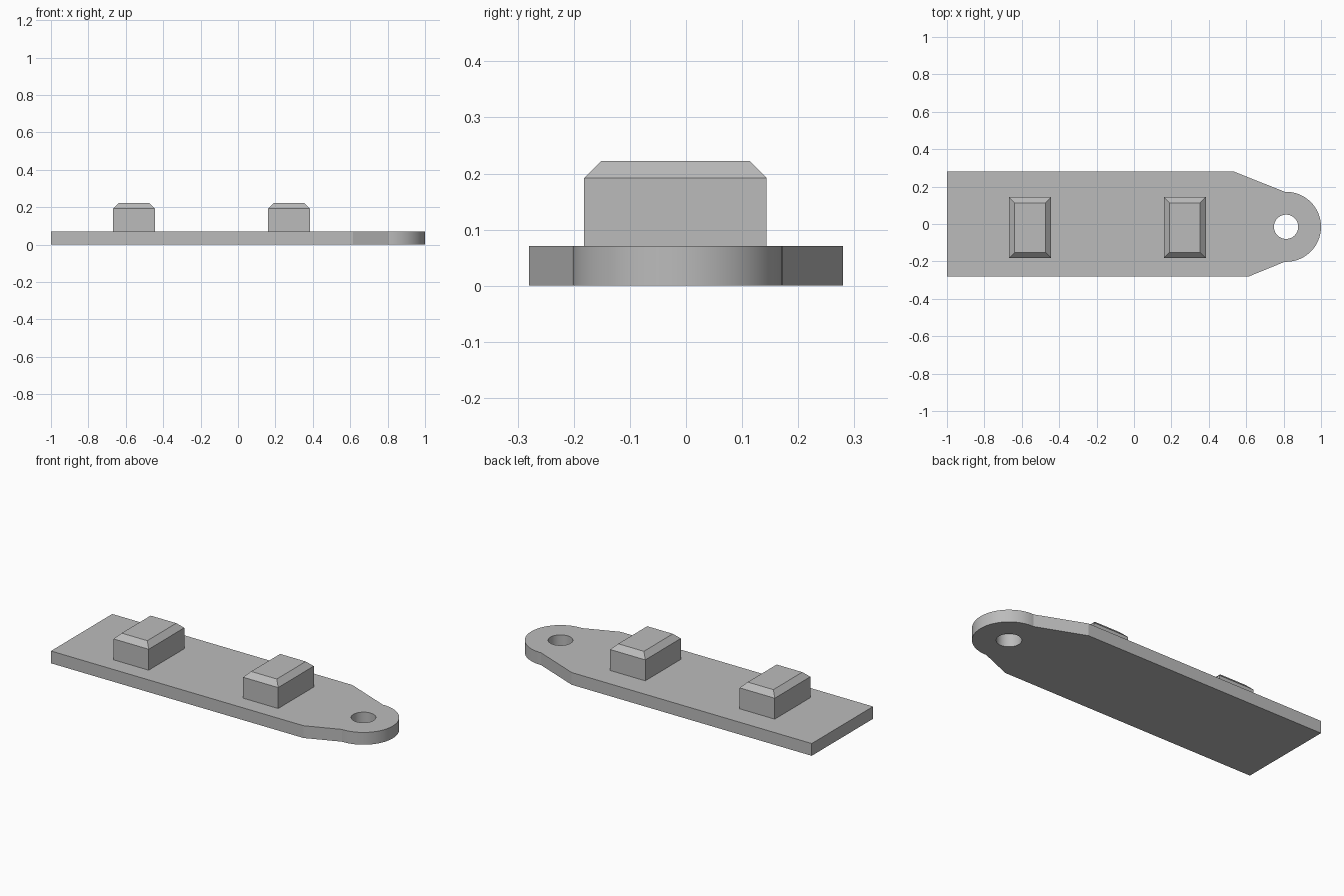
import bpy
import bmesh
import math

cube = bpy.data.objects.get("Cube")
if cube:
    bpy.data.objects.remove(cube, do_unlink=True)

grey = bpy.data.materials.new("plain_grey")
grey.use_nodes = True
colour = (0.5, 0.5, 0.5, 1)
grey.diffuse_color = colour
grey.node_tree.nodes["Principled BSDF"].inputs["Base Color"].default_value = colour


def finish(bm, name):
    bmesh.ops.recalc_face_normals(bm, faces=bm.faces[:])
    mesh = bpy.data.meshes.new(name)
    bm.to_mesh(mesh)
    bm.free()
    mesh.materials.append(grey)
    obj = bpy.data.objects.new(name, mesh)
    bpy.context.collection.objects.link(obj)
    return obj


def arc(cx, cy, r, start, end, n):
    angles = [math.radians(start + (end - start) * i / n) for i in range(n + 1)]
    return [(cx + r * math.cos(a), cy + r * math.sin(a)) for a in angles]


def loop_edges(bm, points):
    verts = [bm.verts.new((x, y, 0)) for x, y in points]
    return [bm.edges.new((v, verts[i - 1])) for i, v in enumerate(verts)]


# Flat plate with a tapered, rounded lug and a through hole
HOLE_X, HOLE_Y, THICK = 0.813, -0.015, 0.071
outline = [(-1, 0.28), (-1, -0.28), (0.615, -0.28)]
outline += arc(HOLE_X, HOLE_Y, 0.187, -92, 92, 48)
outline += [(0.535, 0.28)]
hole = arc(HOLE_X, HOLE_Y, 0.065, 0, 360, 48)[:-1]

bm = bmesh.new()
edges = loop_edges(bm, outline) + loop_edges(bm, hole)
bmesh.ops.triangle_fill(bm, edges=edges, use_beauty=True)
extruded = bmesh.ops.extrude_face_region(bm, geom=bm.faces[:], use_keep_orig=True)
top = [g for g in extruded["geom"] if isinstance(g, bmesh.types.BMVert)]
bmesh.ops.translate(bm, verts=top, vec=(0, 0, THICK))
plate = finish(bm, "base_plate")

bpy.ops.object.select_all(action="DESELECT")
plate.select_set(True)
bpy.context.view_layer.objects.active = plate
bpy.ops.object.shade_smooth_by_angle(angle=math.radians(15))


# Two raised blocks with chamfered tops
def block(name, cx):
    half_x, half_y, cy, chamfer = 0.112, 0.1625, -0.019, 0.03
    bm = bmesh.new()
    rings = []
    for z, inset in ((THICK, 0), (0.192, 0), (0.222, chamfer)):
        hx, hy = half_x - inset, half_y - inset
        rings.append([bm.verts.new((cx + sx * hx, cy + sy * hy, z))
                      for sx, sy in ((-1, -1), (1, -1), (1, 1), (-1, 1))])
    for low, high in zip(rings, rings[1:]):
        for i in range(4):
            bm.faces.new((low[i - 1], low[i], high[i], high[i - 1]))
    bm.faces.new(rings[0])
    bm.faces.new(rings[-1])
    finish(bm, name)


block("right_block", -0.556)
block("left_block", 0.272)
